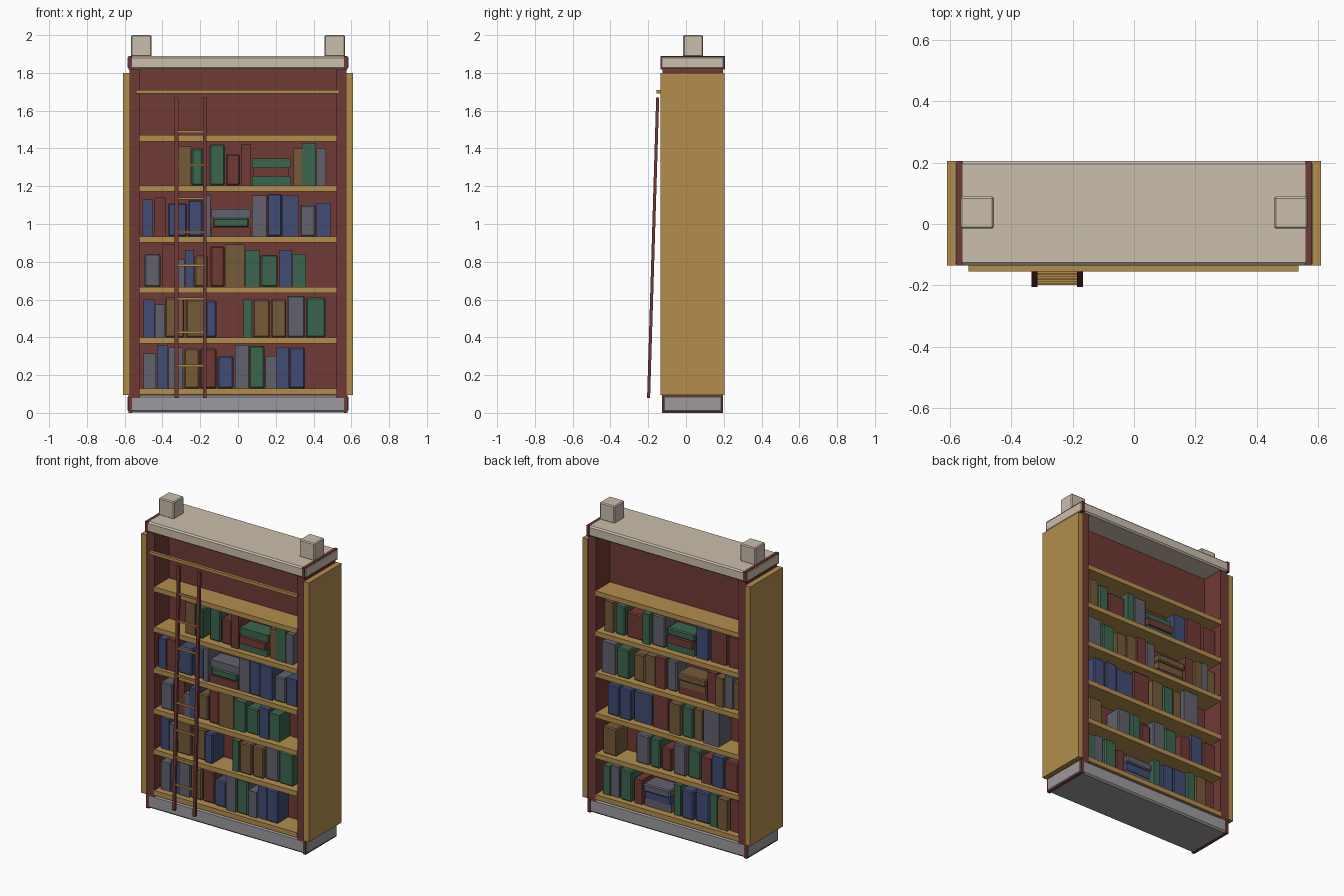
import bpy, math, random
from mathutils import Vector

random.seed(4)


def material(name, rgb):
    m = bpy.data.materials.new(name)
    lin = [((c / 255 + 0.055) / 1.055) ** 2.4 for c in rgb]
    m.diffuse_color = (*lin, 1)
    return m


MAHOGANY = material("mahogany", (112, 58, 53))
GOLD = material("golden wood", (179, 141, 76))
STONE = material("beige stone", (203, 191, 173))
BASE = material("base grey", (156, 154, 158))
BOOK = {
    "b": material("book blue", (65, 76, 117)),
    "g": material("book green", (59, 101, 78)),
    "n": material("book brown", (117, 90, 58)),
    "s": material("book slate", (97, 97, 110)),
    "r": MAHOGANY,
}


def box(name, x, y, z, mat, bevel=0.0):
    """Box from (min, max) ranges, with an optional one-step bevel."""
    bpy.ops.mesh.primitive_cube_add(size=1)
    ob = bpy.context.object
    ob.name = name
    lo, hi = Vector((x[0], y[0], z[0])), Vector((x[1], y[1], z[1]))
    for v in ob.data.vertices:
        v.co = [lo[i] + (v.co[i] + 0.5) * (hi[i] - lo[i]) for i in range(3)]
    ob.data.materials.append(mat)
    if bevel:
        mod = ob.modifiers.new("bevel", "BEVEL")
        mod.width, mod.segments = bevel, 1
    return ob


MID = 0.035                                   # depth centre of the case

# Case: divider, inner frame and outer side panels
box("divider", (-0.53, 0.53), (MID - 0.01, MID + 0.01), (0.08, 1.83), MAHOGANY)
for s, side in ((-1, "left"), (1, "right")):
    def span(a, b):
        return tuple(sorted((s * a, s * b)))
    box(side + "_inner_frame", span(0.52, 0.574), (-0.125, 0.195), (0.08, 1.83), MAHOGANY)
    box(side + "_side_panel", span(0.573, 0.61), (-0.135, 0.205), (0.095, 1.80), GOLD)
    box(side + "_base_trim", span(0.56, 0.580), (-0.126, 0.196), (0, 0.094), MAHOGANY)
    box(side + "_cap_trim", span(0.56, 0.580), (-0.136, 0.206), (1.819, 1.890), MAHOGANY)
    box(side + "_finial", span(0.457, 0.567), (-0.015, 0.09), (1.885, 2.0), STONE, 0.006)

# Plinth and cap
box("base", (-0.584, 0.584), (-0.125, 0.195), (0.002, 0.094), BASE, 0.01)
box("cap", (-0.584, 0.584), (-0.135, 0.205), (1.82, 1.889), STONE, 0.009)

# Shelves
TOPS = [0.13, 0.40, 0.667, 0.935, 1.205, 1.47]
for top in TOPS:
    box("shelf", (-0.52, 0.52), (-0.128, 0.198), (top - 0.032, top), GOLD)

# Ladder rail, leaning stiles and rungs
box("ladder_rail", (-0.54, 0.537), (-0.155, -0.136), (1.69, 1.71), GOLD)
LOW, HIGH = (-0.198, 0.08), (-0.150, 1.67)    # (y, z) ends of the stiles
for x in (-0.325, -0.176):
    stile = box("ladder_stile", (x - 0.01, x + 0.01), (-0.008, 0.008), LOW[1:] + HIGH[1:], MAHOGANY)
    for v in stile.data.vertices:
        v.co.y += LOW[0] if v.co.z < 1 else HIGH[0]
for i in range(8):
    z = 0.25 + i * 0.177
    y = LOW[0] + (HIGH[0] - LOW[0]) * (z - LOW[1]) / (HIGH[1] - LOW[1])
    box("ladder_rung", (-0.318, -0.183), (y - 0.006, y + 0.006), (z - 0.006, z + 0.006), GOLD)


def book(face, x0, x1, z0, z1, code):
    """One book against the divider; face -1 is front, 1 is back. Capitals get bevelled covers."""
    depth = 0.118 + random.uniform(-0.012, 0.012)
    y = sorted((MID + face * 0.01, MID + face * (0.01 + depth)))
    box("book", (x0, x1), y, (z0, z1), BOOK[code.lower()], 0.007 if code.isupper() else 0)


def row(face, shelf, books):
    """Standing books given as (colour, start, end, height)."""
    for code, x0, x1, h in books:
        book(face, x0, x1, TOPS[shelf], TOPS[shelf] + h, code)


def stack(face, shelf, x0, x1, codes, thick):
    """Lying books, lowest first."""
    for i, code in enumerate(codes):
        j = 0.008 * (i % 2)
        z = TOPS[shelf] + i * thick
        book(face, x0 + j, x1 - j, z, z + thick, code)


# Front books, bottom shelf upward
row(-1, 0, [("s", -.50, -.433, .185), ("b", -.43, -.37, .23), ("s", -.367, -.29, .215),
            ("N", -.285, -.205, .21), ("R", -.20, -.115, .21), ("B", -.108, -.025, .17),
            ("s", -.015, .055, .23), ("G", .06, .14, .225), ("s", .145, .203, .17),
            ("b", .205, .268, .215), ("B", .27, .355, .215)])
row(-1, 1, [("b", -.50, -.442, .20), ("s", -.44, -.387, .175), ("N", -.385, -.285, .21),
            ("N", -.275, -.177, .20), ("B", -.172, -.115, .195), ("g", .03, .075, .20),
            ("N", .08, .168, .20), ("N", .175, .255, .20), ("S", .26, .355, .22), ("G", .36, .462, .21)])
row(-1, 2, [("S", -.495, -.41, .175), ("r", -.40, -.322, .225), ("s", -.32, -.282, .145),
            ("b", -.28, -.232, .195), ("N", -.23, -.16, .165), ("R", -.145, -.072, .215),
            ("n", -.07, .034, .225), ("g", .036, .115, .195), ("G", .12, .21, .17),
            ("b", .22, .285, .195), ("g", .288, .36, .175)])
row(-1, 3, [("b", -.505, -.45, .195), ("r", -.445, -.38, .205), ("B", -.37, -.27, .175),
            ("B", -.265, -.185, .19), ("s", -.18, -.145, .215), ("s", .075, .15, .215),
            ("B", .155, .233, .225), ("b", .236, .32, .215), ("S", .33, .41, .165), ("b", .415, .49, .175)])
stack(-1, 3, -.14, .065, "rGs", .048)
row(-1, 4, [("n", -.32, -.25, .205), ("G", -.245, -.185, .195), ("G", -.15, -.07, .215),
            ("R", -.063, .01, .165), ("r", .015, .07, .215), ("n", .295, .338, .195),
            ("g", .34, .412, .225), ("s", .415, .465, .195)])
stack(-1, 4, .075, .278, "grg", .047)

# Back books, bottom shelf upward
row(1, 0, [("g", .44, .49, .19), ("s", .38, .435, .20), ("G", .28, .365, .20), ("r", .21, .265, .16),
           ("g", -.07, -.025, .20), ("B", -.17, -.085, .19), ("B", -.28, -.18, .20),
           ("g", -.34, -.29, .21), ("n", -.42, -.35, .20), ("r", -.50, -.43, .21)])
stack(1, 0, .00, .195, "sbS", .05)
row(1, 1, [("N", .39, .49, .18), ("S", .16, .255, .19), ("G", .08, .15, .19), ("R", 0, .07, .15),
           ("S", -.11, -.02, .20), ("G", -.21, -.12, .19), ("r", -.30, -.23, .17),
           ("b", -.39, -.31, .20), ("R", -.50, -.40, .19)])
row(1, 2, [("B", .37, .455, .20), ("B", .28, .365, .20), ("b", .14, .27, .195), ("r", .02, .13, .22),
           ("n", -.08, 0, .20), ("G", -.17, -.09, .20), ("n", -.23, -.175, .20), ("s", -.36, -.25, .225)])
row(1, 3, [("s", .40, .495, .20), ("G", .295, .385, .19), ("N", .19, .27, .18), ("n", .115, .185, .19),
           ("r", .04, .11, .20), ("S", -.04, .03, .20), ("r", -.33, -.27, .20), ("n", -.39, -.335, .19),
           ("s", -.45, -.395, .21), ("n", -.51, -.455, .18)])
stack(1, 3, -.26, -.055, "rnN", .047)
row(1, 4, [("n", .42, .48, .20), ("G", .335, .405, .19), ("R", .20, .325, .165), ("g", .145, .195, .20),
           ("S", .04, .135, .205), ("b", -.27, -.185, .20), ("r", -.40, -.29, .21), ("r", -.51, -.42, .20)])
stack(1, 4, -.17, .03, "grG", .047)
